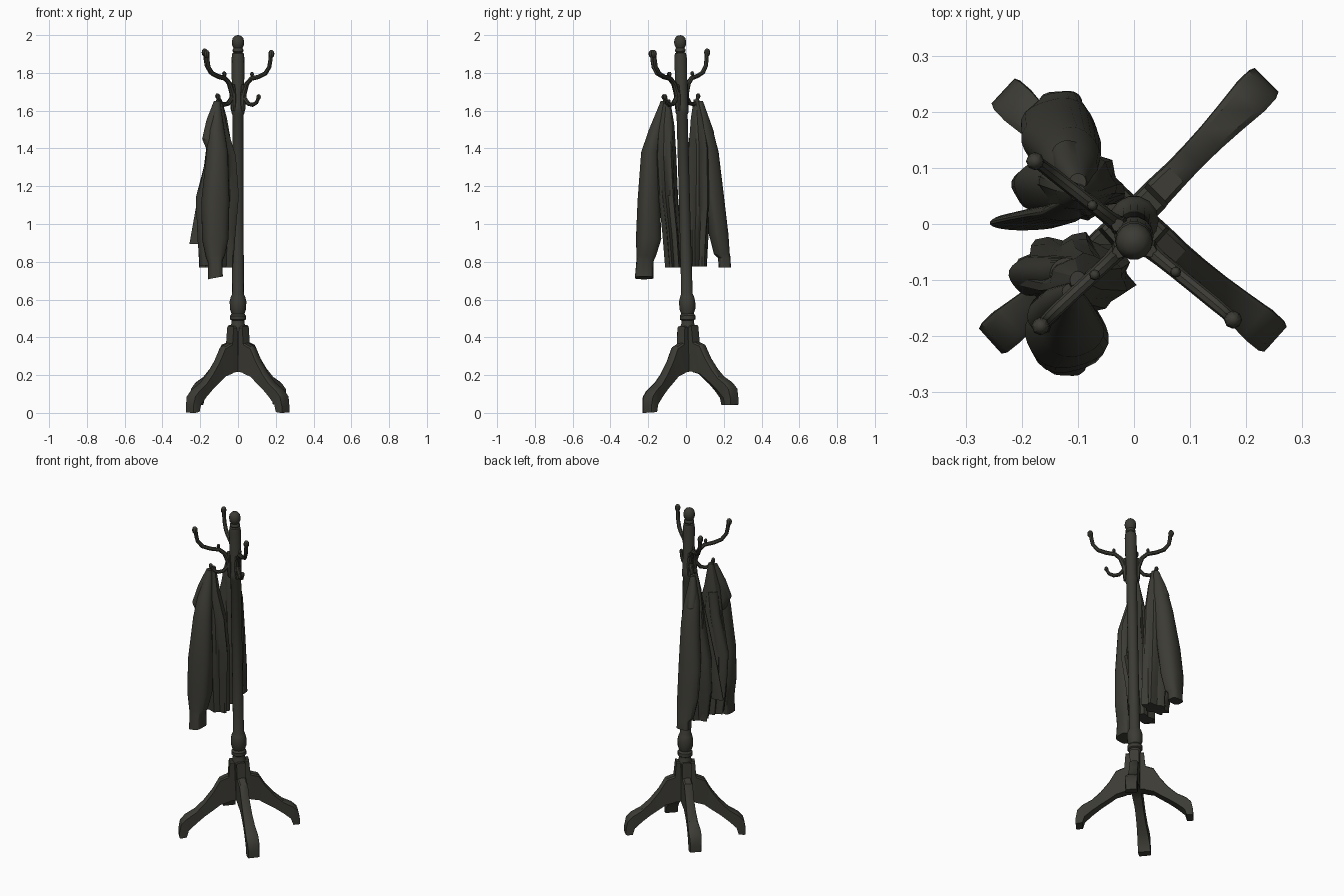
import bpy, bmesh, math
from mathutils import Matrix, Vector

mat = bpy.data.materials.new("dark olive grey")
mat.diffuse_color = (0.045, 0.044, 0.035, 1)

# The stand leans slightly toward the front
LEAN = Matrix.Translation((0, 0.022, 0)) @ Matrix.Rotation(0.027, 4, 'X')


def finish(name, bm, lean=False, angle=35):
    if lean:
        bm.transform(LEAN)
    bmesh.ops.recalc_face_normals(bm, faces=bm.faces)
    me = bpy.data.meshes.new(name)
    bm.to_mesh(me)
    bm.free()
    me.materials.append(mat)
    ob = bpy.data.objects.new(name, me)
    bpy.context.collection.objects.link(ob)
    bpy.ops.object.select_all(action='DESELECT')
    ob.select_set(True)
    bpy.context.view_layer.objects.active = ob
    bpy.ops.object.shade_smooth_by_angle(angle=math.radians(angle))
    return ob


def bridge(bm, rings):
    """Skin a list of point rings and cap both ends."""
    vs = [[bm.verts.new(p) for p in r] for r in rings]
    n = len(vs[0])
    for a, b in zip(vs, vs[1:]):
        for i in range(n):
            j = (i + 1) % n
            bm.faces.new((a[i], a[j], b[j], b[i]))
    bm.faces.new(vs[0][::-1])
    bm.faces.new(vs[-1])


def turned(name, profile, n=14):
    bm = bmesh.new()
    bridge(bm, [[(r * math.cos(t), r * math.sin(t), z)
                 for t in (2 * math.pi * i / n for i in range(n))] for r, z in profile])
    return finish(name, bm, True)


def tube(bm, pts, radii, n=8):
    """Round bar through points lying in a vertical plane."""
    pts = [Vector(p) for p in pts]
    side = Vector((pts[-1].y - pts[0].y, pts[0].x - pts[-1].x, 0)).normalized()
    rings = []
    for i, p in enumerate(pts):
        d = (pts[min(i + 1, len(pts) - 1)] - pts[max(i - 1, 0)]).normalized()
        up = side.cross(d)
        rings.append([p + radii[i] * (math.cos(t) * side + math.sin(t) * up)
                      for t in (2 * math.pi * k / n for k in range(n))])
    bridge(bm, rings)


def knob(bm, p, r):
    bmesh.ops.create_uvsphere(bm, u_segments=8, v_segments=6, radius=r,
                              matrix=Matrix.Translation(p) @ Matrix.Diagonal((0.9, 0.9, 1.2, 1)))


def cloth(name, sections, folds=5, depth=0.1, phase=0.0, n=24, slant=0.0):
    """Hanging cloth: ovals (x, y, z, rx, ry) with pleats deepening downward."""
    bm = bmesh.new()
    rings = []
    for k, (x, y, z, rx, ry) in enumerate(sections):
        u = k / (len(sections) - 1)
        ring = []
        for i in range(n):
            t = 2 * math.pi * i / n
            f = 1 + depth * u * math.cos(folds * t + phase + 0.4 * k)
            ring.append((x + rx * f * math.cos(t), y + ry * f * math.sin(t),
                         z + slant * u * math.cos(t)))
        rings.append(ring)
    bridge(bm, rings)
    return finish(name, bm, angle=25)


# Turned pole with vase and rings
turned("pole", [(0.03, 0.22), (0.036, 0.25), (0.04, 0.46), (0.034, 0.475), (0.034, 0.49),
                (0.042, 0.495), (0.042, 0.515), (0.034, 0.525), (0.043, 0.55), (0.044, 0.59),
                (0.038, 0.615), (0.031, 0.63), (0.03, 1.0), (0.03, 1.58), (0.035, 1.59),
                (0.035, 1.62), (0.032, 1.63), (0.034, 1.88), (0.03, 1.905), (0.022, 1.91)])
turned("finial", [(0.02, 1.905), (0.028, 1.915), (0.028, 1.925), (0.023, 1.932), (0.031, 1.948),
                  (0.033, 1.965), (0.028, 1.985), (0.018, 1.996), (0.004, 2.0)])

# Four splayed legs: (radius, top, bottom, half width)
LEG = [(0.01, 0.46, 0.22, 0.026), (0.054, 0.46, 0.215, 0.026), (0.062, 0.37, 0.21, 0.026),
       (0.11, 0.35, 0.195, 0.024), (0.15, 0.28, 0.165, 0.024), (0.20, 0.215, 0.13, 0.026),
       (0.25, 0.165, 0.09, 0.030), (0.293, 0.138, 0.05, 0.034), (0.305, 0.13, 0.011, 0.035),
       (0.334, 0.10, 0.007, 0.034), (0.344, 0.05, 0.007, 0.030)]
for name, fx, fy, lift, size in (("leg_back_right", 0.24, 0.24, 0.03, 0.97),
                                 ("leg_front_right", 0.255, -0.229, 0, 0.985),
                                 ("leg_front_left", -0.255, -0.229, 0, 1.0),
                                 ("leg_back_left", -0.235, 0.218, 0.03, 0.925)):
    d = Vector((fx, fy, 0)).normalized()
    s = Vector((-d.y, d.x, 0))
    bm = bmesh.new()
    rings = []
    for r, top, bot, w in LEG:
        up = Vector((0, 0, lift * r / 0.347))
        rings.append([d * r * size + s * (w * a) + up + Vector((0, 0, z)) for a, z in
                      ((-1, bot), (1, bot), (1, top - 0.008), (0.7, top), (-0.7, top), (-1, top - 0.008))])
    bridge(bm, rings)
    finish(name, bm, True)

# Three double hooks: tall arm, short arm and knobs
TALL = [(0.03, 1.66), (0.042, 1.70), (0.06, 1.745), (0.09, 1.772), (0.14, 1.782),
        (0.185, 1.80), (0.212, 1.835), (0.219, 1.87), (0.222, 1.90)]
SHORT = [(0.03, 1.70), (0.045, 1.665), (0.07, 1.638), (0.10, 1.633), (0.125, 1.645), (0.138, 1.67)]
for name, hx, hy in (("hook_back_left", -0.182, 0.146), ("hook_front_right", 0.175, -0.14),
                     ("hook_front_left", -0.172, -0.158)):
    d = Vector((hx, hy, 0)).normalized()

    def at(p):
        return d * p[0] + Vector((0, 0, p[1]))
    bm = bmesh.new()
    tube(bm, [at(p) for p in TALL], [0.016, 0.015, 0.013, 0.012, 0.012, 0.012, 0.011, 0.011, 0.011])
    tube(bm, [at(p) for p in SHORT], [0.014, 0.012, 0.011, 0.011, 0.010, 0.009])
    tube(bm, [at((0.033, 1.60)), at((0.034, 1.67)), at((0.036, 1.74))], [0.012, 0.018, 0.012])
    knob(bm, at((0.226, 1.905)), 0.018)
    knob(bm, at((0.140, 1.675)), 0.013)
    knob(bm, at((0.095, 1.795)), 0.011)
    finish(name, bm, True)

# Rear coat
cloth("rear_coat_body", [(-0.10, 0.055, 1.66, 0.014, 0.014), (-0.10, 0.06, 1.56, 0.04, 0.035),
                         (-0.10, 0.07, 1.40, 0.066, 0.055), (-0.10, 0.07, 1.10, 0.078, 0.056),
                         (-0.105, 0.062, 0.92, 0.078, 0.05), (-0.105, 0.06, 0.775, 0.078, 0.044)],
      6, 0.2)
cloth("rear_coat_sleeve", [(-0.10, 0.075, 1.64, 0.016, 0.018), (-0.11, 0.10, 1.50, 0.045, 0.042),
                           (-0.115, 0.122, 1.38, 0.055, 0.05), (-0.13, 0.147, 1.14, 0.07, 0.054),
                           (-0.134, 0.172, 0.95, 0.067, 0.052), (-0.132, 0.190, 0.84, 0.052, 0.042),
                           (-0.13, 0.203, 0.82, 0.042, 0.034), (-0.13, 0.205, 0.77, 0.042, 0.034)],
      4, 0.08)
cloth("rear_coat_inner_sleeve", [(-0.11, 0.06, 1.55, 0.025, 0.025), (-0.13, 0.065, 1.38, 0.033, 0.045),
                                 (-0.17, 0.068, 1.16, 0.042, 0.045), (-0.175, 0.065, 0.95, 0.042, 0.038),
                                 (-0.16, 0.058, 0.80, 0.035, 0.03)], 4, 0.1)
cloth("rear_coat_front_flap", [(-0.11, 0.04, 1.55, 0.02, 0.012), (-0.125, 0.022, 1.36, 0.04, 0.016),
                               (-0.16, 0.012, 1.10, 0.062, 0.016), (-0.193, 0.004, 0.895, 0.065, 0.016)],
      3, 0.05)
cloth("rear_coat_collar", [(-0.10, 0.075, 1.65, 0.015, 0.015), (-0.11, 0.10, 1.56, 0.03, 0.022),
                           (-0.115, 0.122, 1.485, 0.035, 0.026), (-0.11, 0.118, 1.44, 0.03, 0.024)], 3, 0.08)

# Front coat
cloth("front_coat_body", [(-0.10, -0.10, 1.66, 0.014, 0.016), (-0.105, -0.105, 1.52, 0.045, 0.042),
                          (-0.09, -0.105, 1.36, 0.075, 0.05), (-0.105, -0.095, 1.15, 0.102, 0.048),
                          (-0.11, -0.075, 0.95, 0.09, 0.045), (-0.11, -0.062, 0.77, 0.08, 0.042)],
      7, 0.2, 1.0)
cloth("front_coat_sleeve", [(-0.11, -0.12, 1.64, 0.016, 0.018), (-0.115, -0.156, 1.50, 0.042, 0.04),
                            (-0.11, -0.187, 1.38, 0.056, 0.05), (-0.12, -0.197, 1.12, 0.075, 0.06),
                            (-0.12, -0.198, 0.92, 0.071, 0.068), (-0.12, -0.210, 0.83, 0.052, 0.053),
                            (-0.12, -0.218, 0.80, 0.041, 0.048), (-0.12, -0.222, 0.715, 0.042, 0.052)],
      4, 0.08, 0.5, slant=0.008)
cloth("front_coat_inner_sleeve", [(-0.12, -0.09, 1.50, 0.03, 0.03), (-0.135, -0.09, 1.36, 0.03, 0.03),
                                  (-0.182, -0.092, 1.14, 0.04, 0.035), (-0.178, -0.088, 0.92, 0.035, 0.03),
                                  (-0.168, -0.08, 0.78, 0.033, 0.03)], 4, 0.1)
cloth("front_coat_collar", [(-0.11, -0.12, 1.65, 0.018, 0.015), (-0.135, -0.14, 1.55, 0.033, 0.028),
                            (-0.153, -0.16, 1.45, 0.038, 0.034), (-0.13, -0.155, 1.37, 0.026, 0.028)], 3, 0.08)
